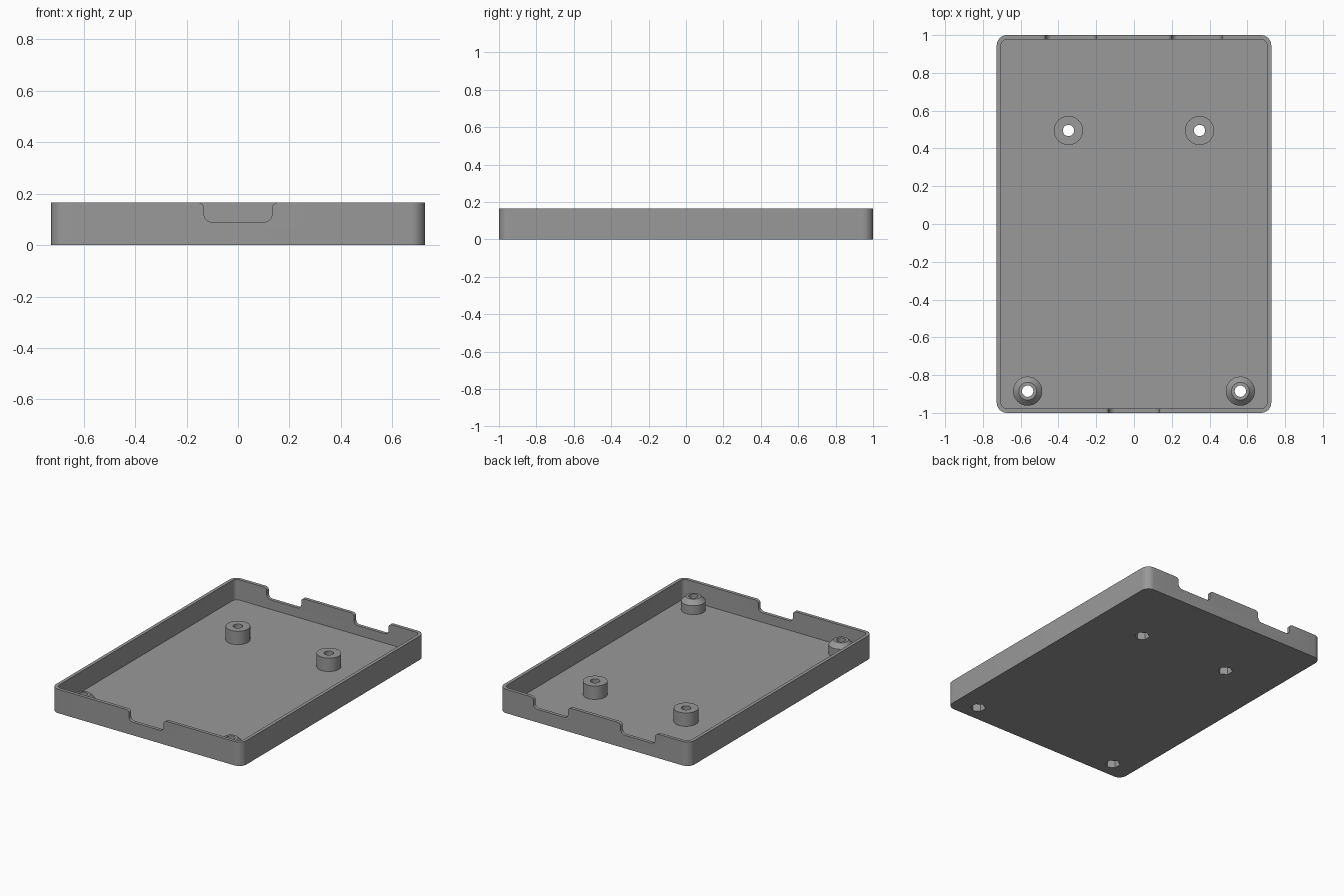
import bpy, bmesh, math

if "Cube" in bpy.data.objects:
    bpy.data.objects.remove(bpy.data.objects["Cube"])

W, L, H = 1.454, 2.0, 0.165      # outer size
WALL, FLOOR = 0.023, 0.025
POST_TOP, POST_R, BORE_R = 0.117, 0.077, 0.03

grey = bpy.data.materials.new("grey plastic")
grey.diffuse_color = (0.32, 0.32, 0.32, 1)
grey.use_nodes = True
grey.node_tree.nodes["Principled BSDF"].inputs["Base Color"].default_value = grey.diffuse_color


def make_object(name, bm):
    bmesh.ops.recalc_face_normals(bm, faces=bm.faces)
    me = bpy.data.meshes.new(name)
    bm.to_mesh(me)
    bm.free()
    me.materials.append(grey)
    ob = bpy.data.objects.new(name, me)
    bpy.context.collection.objects.link(ob)
    return ob


def prism(name, points, offset):
    """Extrude a closed 3D outline along an offset."""
    bm = bmesh.new()
    face = bm.faces.new([bm.verts.new(p) for p in points])
    new = bmesh.ops.extrude_face_region(bm, geom=[face])["geom"]
    bmesh.ops.translate(bm, vec=offset, verts=[v for v in new if isinstance(v, bmesh.types.BMVert)])
    return make_object(name, bm)


def arc(cx, cy, r, a0, a1, n=8):
    return [(cx + r * math.cos(math.radians(a0 + (a1 - a0) * i / n)),
             cy + r * math.sin(math.radians(a0 + (a1 - a0) * i / n))) for i in range(n + 1)]


def rounded_box(name, w, l, r, z0, z1):
    pts = []
    for i, (sx, sy) in enumerate([(1, 1), (-1, 1), (-1, -1), (1, -1)]):
        pts += arc(sx * (w / 2 - r), sy * (l / 2 - r), r, 90 * i, 90 * i + 90)
    return prism(name, [(x, y, z0) for x, y in pts], (0, 0, z1 - z0))


def ngon(name, x, y, r, z0, z1, n, start=0):
    pts = arc(x, y, r, start, start + 360, n)[:-1]
    return prism(name, [(px, py, z0) for px, py in pts], (0, 0, z1 - z0))


def lathe(name, x, y, profile, n=48):
    """Spin a closed (radius, height) profile into a ring."""
    bm = bmesh.new()
    rings = [[bm.verts.new((x + r * math.cos(2 * math.pi * i / n),
                            y + r * math.sin(2 * math.pi * i / n), z)) for i in range(n)]
             for r, z in profile]
    for a, b in zip(rings, rings[1:] + rings[:1]):
        for i in range(n):
            j = (i + 1) % n
            bm.faces.new((a[i], a[j], b[j], b[i]))
    return make_object(name, bm)


def select(ob):
    bpy.ops.object.select_all(action='DESELECT')
    ob.select_set(True)
    bpy.context.view_layer.objects.active = ob


def cut(ob, cutter):
    select(ob)
    mod = ob.modifiers.new("cut", 'BOOLEAN')
    mod.operation, mod.solver, mod.object = 'DIFFERENCE', 'EXACT', cutter
    bpy.ops.object.modifier_apply(modifier=mod.name)


def notch(cx, cy):
    """Rounded cable notch, flared at the rim."""
    half, low, rb, rt = 0.132, 0.09, 0.03, 0.022
    side = arc(half - rb, low + rb, rb, -90, 0) + arc(half + rt, H - rt, rt, 180, 90)
    side.append((half + rt, H + 0.05))
    outline = side + [(-x, z) for x, z in reversed(side)]
    return prism("notch_cutter", [(cx + x, cy - 0.04, z) for x, z in outline], (0, 0.08, 0))


# open tray shell with cable notches in both end walls
tray = rounded_box("tray", W, L, 0.055, 0, H)
cutters = [rounded_box("cavity_cutter", W - 2 * WALL, L - 2 * WALL, 0.055 - WALL, FLOOR, H + 0.1),
           notch(0, -L / 2), notch(-0.333, L / 2), notch(0.333, L / 2)]
for c in cutters:
    cut(tray, c)

# standoffs: flat-topped at the back, tapered at the front
flat = [(BORE_R, FLOOR), (POST_R, FLOOR), (POST_R, POST_TOP), (BORE_R, POST_TOP)]
taper = [(BORE_R, FLOOR), (POST_R, FLOOR), (POST_R, 0.087), (0.047, POST_TOP), (BORE_R, POST_TOP)]
posts = []
for label, px, py, profile in (("back", 0.347, 0.495, flat), ("front", 0.563, -0.885, taper)):
    for side, s in (("left", -1), ("right", 1)):
        post = lathe(f"{label}_{side}_standoff", s * px, py, profile)
        bore = ngon("bore_cutter", s * px, py, BORE_R, -0.1, 0.2, 48)
        pocket = ngon("nut_pocket_cutter", s * px, py, 0.049, -0.1, 0.065, 6, 30)
        cut(tray, bore)
        cut(tray, pocket)
        cut(post, pocket)
        posts.append(post)
        cutters += [bore, pocket]

for c in cutters:
    bpy.data.objects.remove(c, do_unlink=True)

# smooth the rounded corners, keep edges crisp
for ob in [tray] + posts:
    select(ob)
    bpy.ops.object.shade_smooth_by_angle(angle=math.radians(30))
